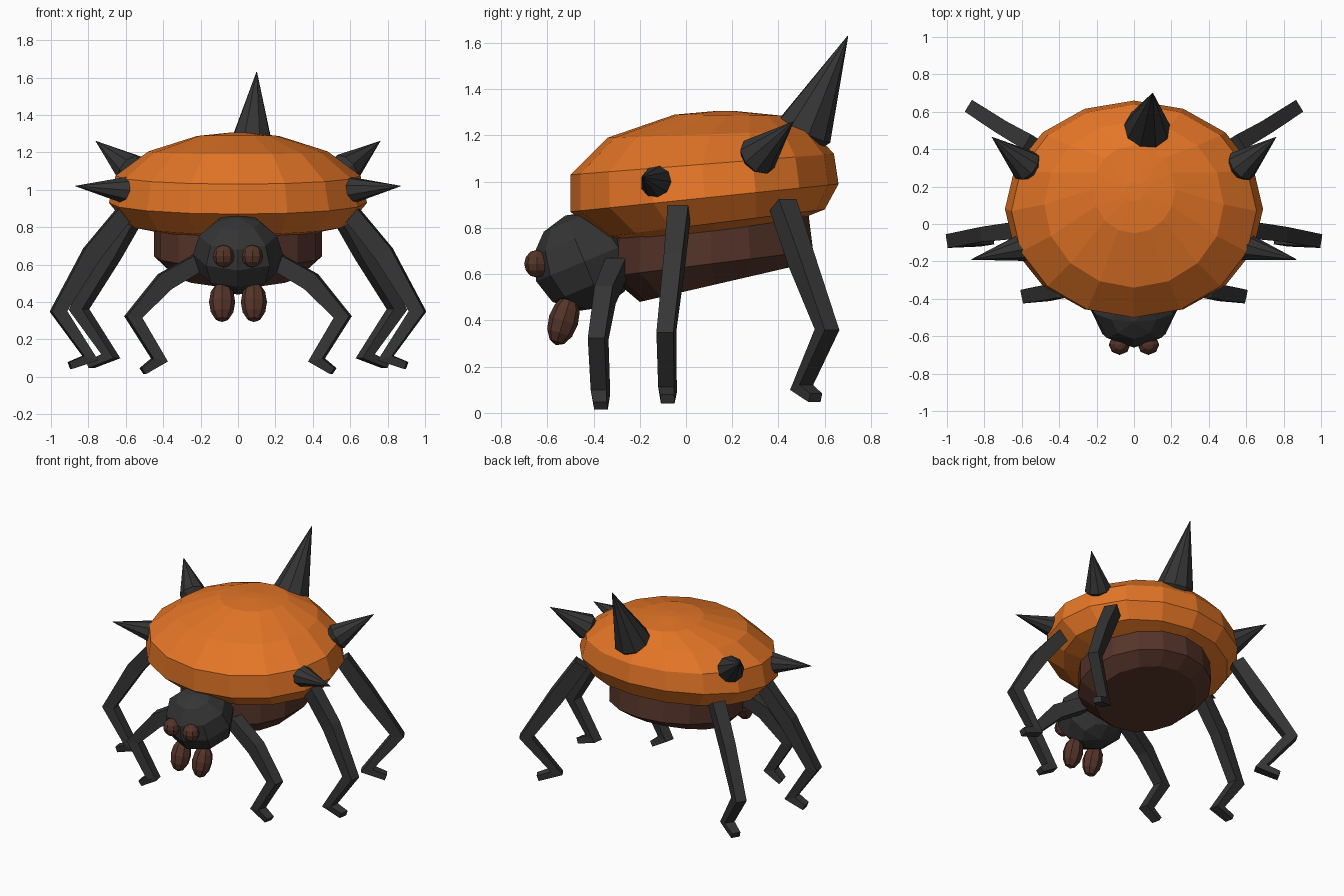
import bpy, bmesh
from math import cos, sin, pi
from mathutils import Vector, Matrix

if "Cube" in bpy.data.objects:
    bpy.data.objects.remove(bpy.data.objects["Cube"])


def material(name, rgb):
    m = bpy.data.materials.new(name)
    m.diffuse_color = (*rgb, 1)
    m.use_nodes = True
    m.node_tree.nodes["Principled BSDF"].inputs["Base Color"].default_value = m.diffuse_color
    return m


ORANGE = material("orange", (0.78, 0.18, 0.02))
DARK = material("charcoal", (0.035, 0.035, 0.035))
BROWN = material("brown", (0.09, 0.034, 0.022))


def finish(name, bm, mat):
    bmesh.ops.recalc_face_normals(bm, faces=bm.faces)
    mesh = bpy.data.meshes.new(name)
    bm.to_mesh(mesh)
    bm.free()
    mesh.materials.append(mat)
    ob = bpy.data.objects.new(name, mesh)
    bpy.context.collection.objects.link(ob)
    return ob


def skin(name, rings, mat):
    """Join equal point rings with quads and cap both ends."""
    bm = bmesh.new()
    loops = [[bm.verts.new(p) for p in ring] for ring in rings]
    n = len(loops[0])
    for a, b in zip(loops, loops[1:]):
        for i in range(n):
            j = (i + 1) % n
            bm.faces.new((a[i], a[j], b[j], b[i]))
    bm.faces.new(loops[0])
    bm.faces.new(loops[-1])
    return finish(name, bm, mat)


def tilted_ring(yf, zf, yb, zb, rx, n=16):
    """Ellipse given by its front and back points and half width."""
    cy, cz, ry, dz = (yf + yb) / 2, (zf + zb) / 2, (yb - yf) / 2, (zb - zf) / 2
    return [(rx * sin(2 * pi * i / n), cy + ry * cos(2 * pi * i / n),
             cz + dz * cos(2 * pi * i / n)) for i in range(n)]


def ball(name, loc, radii, mat, seg, rings, tilt):
    bm = bmesh.new()
    bmesh.ops.create_uvsphere(bm, u_segments=seg, v_segments=rings, radius=1)
    bm.transform(Matrix.Translation(loc) @ Matrix.Rotation(tilt, 4, 'X')
                 @ Matrix.Diagonal((*radii, 1)))
    return finish(name, bm, mat)


def spike(name, base, tip, r):
    """Pointed cone with a tucked-in base."""
    base, tip = Vector(base), Vector(tip)
    axis = tip - base
    rot = axis.to_track_quat('Z', 'Y')
    rings = []
    for t, k in ((-0.22, 0.45), (0, 1), (1, 0.015)):
        rings.append([base + axis * t + rot @ Vector(
            (r * k * cos(2 * pi * i / 9), r * k * sin(2 * pi * i / 9), 0)) for i in range(9)])
    return skin(name, rings, DARK)


def leg(name, path, half):
    """Square-section limb with mitred joints."""
    pts = [Vector(p) for p in path]
    flat = pts[2] - pts[0]
    side = Vector((flat.y, -flat.x, 0)).normalized()
    rings = []
    for i, p in enumerate(pts):
        d0 = (p - pts[max(i - 1, 0)]).normalized()
        d1 = (pts[min(i + 1, len(pts) - 1)] - p).normalized()
        n = side.cross((d0 + d1).normalized())
        w, h = half[i]
        rings.append([p + side * w * a + n * h * b
                      for a, b in ((-1, -1), (1, -1), (1, 1), (-1, 1))])
    return skin(name, rings, DARK)


# Domed shell
skin("shell", [tilted_ring(*r) for r in (
    (-0.22, 0.74, 0.45, 0.82, 0.42),
    (-0.36, 0.76, 0.60, 0.88, 0.60),
    (-0.50, 0.87, 0.66, 0.99, 0.69),
    (-0.50, 1.03, 0.64, 1.12, 0.655),
    (-0.34, 1.19, 0.55, 1.22, 0.48),
    (-0.05, 1.29, 0.42, 1.285, 0.22),
    (0.12, 1.305, 0.22, 1.305, 0.05))], ORANGE)

# Underbelly
skin("belly", [tilted_ring(*r) for r in (
    (-0.20, 0.48, 0.45, 0.63, 0.35),
    (-0.33, 0.59, 0.55, 0.70, 0.45),
    (-0.32, 0.77, 0.53, 0.86, 0.45),
    (-0.25, 0.82, 0.45, 0.90, 0.38))], BROWN)

# Head
ball("head", (0, -0.44, 0.655), (0.24, 0.225, 0.215), DARK, 8, 6, pi / 8)

# Spikes
spike("tail_spike", (0.07, 0.51, 1.22), (0.10, 0.70, 1.63), 0.125)
for s, label in ((1, "right"), (-1, "left")):
    spike(f"rear_spike_{label}", (s * 0.575, 0.31, 1.11), (s * 0.76, 0.465, 1.26), 0.09)
    spike(f"front_spike_{label}", (s * 0.58, -0.12, 0.995), (s * 0.87, -0.19, 1.02), 0.08)

    # Eyes and fangs
    ball(f"eye_{label}", (s * 0.077, -0.645, 0.645), (0.058, 0.055, 0.06), BROWN, 8, 6, 0)
    ball(f"fang_{label}", (s * 0.085, -0.53, 0.40), (0.07, 0.065, 0.112), BROWN, 8, 6, -0.3)

    # Legs: hip, bend, knee, ankle, toe
    paths = {
        "front": ((0.18, -0.30, 0.63), (0.39, -0.35, 0.51), (0.56, -0.38, 0.32),
                  (0.42, -0.37, 0.09), (0.51, -0.37, 0.03)),
        "middle": ((0.61, -0.03, 0.87), (0.78, -0.05, 0.66), (0.96, -0.085, 0.35),
                   (0.79, -0.08, 0.10), (0.90, -0.08, 0.06)),
        "back": ((0.54, 0.42, 0.90), (0.68, 0.50, 0.66), (0.85, 0.61, 0.36),
                 (0.68, 0.50, 0.11), (0.79, 0.56, 0.065))}
    half = ((0.045, 0.045), (0.04, 0.05), (0.037, 0.042), (0.035, 0.04), (0.03, 0.02))
    for key, path in paths.items():
        leg(f"{key}_leg_{label}", [(s * x, y, z) for x, y, z in path], half)
